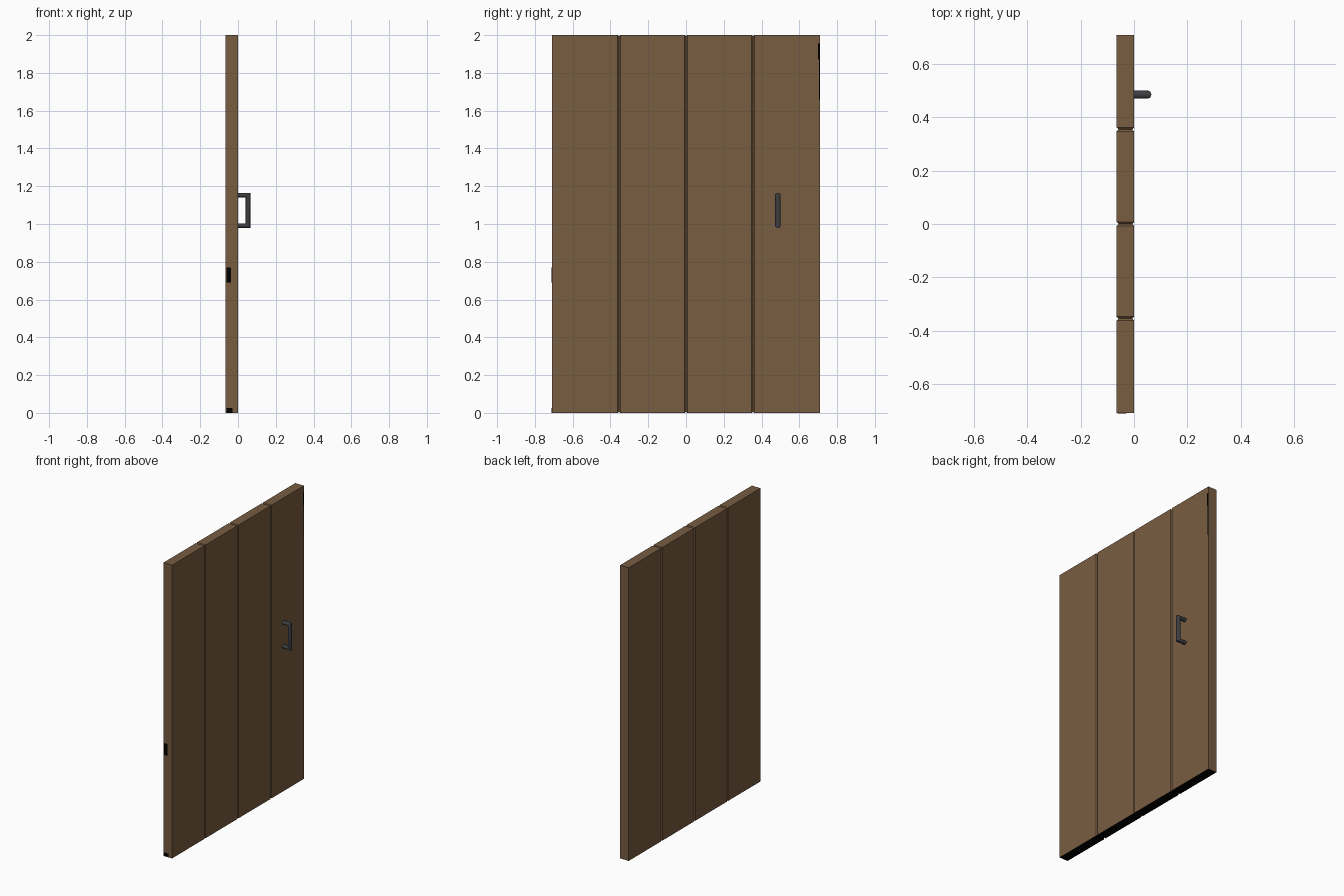
import bpy, bmesh, math

if "Cube" in bpy.data.objects:
    bpy.data.objects.remove(bpy.data.objects["Cube"])

def material(name, rgb):
    m = bpy.data.materials.new(name)
    m.diffuse_color = (*rgb, 1)
    m.use_nodes = True
    m.node_tree.nodes["Principled BSDF"].inputs["Base Color"].default_value = m.diffuse_color
    return m

wood = material("brown_wood", (0.188, 0.110, 0.054))
iron = material("dark_iron", (0.045, 0.048, 0.052))
black = material("black_wear", (0.0, 0.0, 0.0))

def make(name, rings, mats):
    """Loft matching rings of points and cap both ends."""
    bm = bmesh.new()
    vs = [[bm.verts.new(p) for p in r] for r in rings]
    n = len(rings[0])
    for a, b in zip(vs, vs[1:]):
        for i in range(n):
            j = (i + 1) % n
            bm.faces.new((a[i], a[j], b[j], b[i]))
    bm.faces.new(vs[0])
    bm.faces.new(vs[-1])
    bmesh.ops.recalc_face_normals(bm, faces=bm.faces)
    me = bpy.data.meshes.new(name)
    bm.to_mesh(me)
    bm.free()
    for m in mats:
        me.materials.append(m)
    ob = bpy.data.objects.new(name, me)
    bpy.context.collection.objects.link(ob)
    return ob

def rect(x0, x1, z0, z1, y):
    return [(x0, y, z0), (x1, y, z0), (x1, y, z1), (x0, y, z1)]

# Four planks, edges chamfered only where they meet
X0, X1, H, W, C = -0.065, 0.0, 2.0, 0.355, 0.007
for k in range(4):
    a = -2 * W + k * W
    b = a + W
    rings = []
    if k > 0:
        rings.append(rect(X0 + C, X1 - C, C, H - C, a))
        a += C
    rings.append(rect(X0, X1, 0, H, a))
    end = b - C if k < 3 else b
    rings.append(rect(X0, X1, 0, H, end))
    if k < 3:
        rings.append(rect(X0 + C, X1 - C, C, H - C, b))
    plank = make(f"plank_{k + 1}", rings, [wood, black])
    # dark underside
    for p in plank.data.polygons:
        if p.normal.z < -0.5:
            p.material_index = 1

# Small dark wear marks on the door edges
e = 0.0008
def mark(name, x0, x1, y0, y1, z0, z1):
    make(name, [rect(x0, x1, z0, z1, y0), rect(x0, x1, z0, z1, y1)], [black])

mark("edge_wear", -0.062, -0.036, -2 * W - e, -2 * W + e, 0.69, 0.77)
mark("foot_wear", -0.060, -0.028, -2 * W - e, -2 * W + e, 0.0, 0.025)
mark("upper_wear", -e, e, 0.698, 0.709, 1.87, 1.955)
mark("upper_wear_line", -e, e, 0.704, 0.709, 1.66, 1.87)

# Pull handle: round bar with mitred corners
ry, r, yc = 0.0145, 0.012, 0.486
zl, zh, xo = 0.991, 1.153, 0.053
stations = [(-0.005, zl, 0, -1), (xo, zl, 1, -1), (xo, zh, 1, 1), (-0.005, zh, 0, 1)]
N = 16
rings = []
for x, z, dx, dz in stations:
    ring = []
    for i in range(N):
        t = 2 * math.pi * i / N
        s = r * math.cos(t)
        ring.append((x + dx * s, yc + ry * math.sin(t), z + dz * s))
    rings.append(ring)
handle = make("handle", rings, [iron])
bpy.context.view_layer.objects.active = handle
handle.select_set(True)
bpy.ops.object.shade_smooth_by_angle(angle=math.radians(35))
